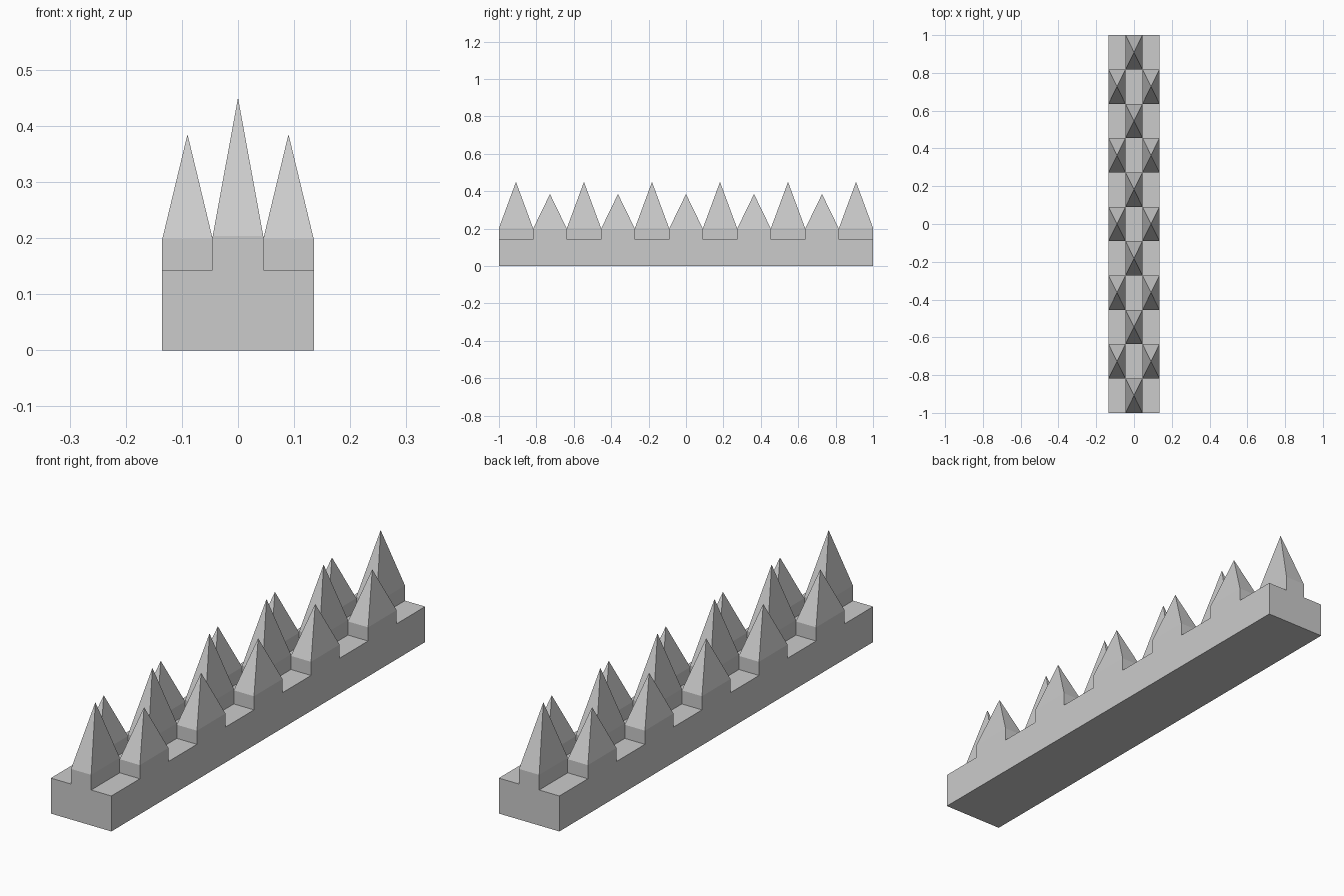
import bpy, bmesh

if "Cube" in bpy.data.objects:
    bpy.data.objects.remove(bpy.data.objects["Cube"])

CELLS = 11
STEP = 2 / CELLS      # cell length along y
HALF_X = 0.135
W = 0.09              # cell width along x
FLOOR = 0.143

bm = bmesh.new()


def loft(bottom, top):
    """Add side faces between two matching rings."""
    for i in range(4):
        j = (i + 1) % 4
        bm.faces.new((bottom[i], bottom[j], top[j], top[i]))


def ring(grid, i, j):
    return [grid[i, j], grid[i + 1, j], grid[i + 1, j + 1], grid[i, j + 1]]


# Solid base with a 3 x 11 grid of cells on top
low, high = {}, {}
for i in range(4):
    for j in range(CELLS + 1):
        x, y = -HALF_X + i * W, -1 + j * STEP
        low[i, j] = bm.verts.new((x, y, 0))
        high[i, j] = bm.verts.new((x, y, FLOOR))
for i in range(3):
    for a, b in (((i, 0), (i + 1, 0)), ((i + 1, CELLS), (i, CELLS))):
        bm.faces.new((low[a], low[b], high[b], high[a]))
for j in range(CELLS):
    for a, b in (((3, j), (3, j + 1)), ((0, j + 1), (0, j))):
        bm.faces.new((low[a], low[b], high[b], high[a]))

# Checkerboard of raised spikes, taller in the middle column
for i in range(3):
    for j in range(CELLS):
        bm.faces.new(ring(low, i, j)[::-1])
        foot = ring(high, i, j)
        middle = i == 1
        if (j % 2 == 0) != middle:
            bm.faces.new(foot)
            continue
        shoulder, tip = (0.204, 0.45) if middle else (0.198, 0.385)
        top = [bm.verts.new((v.co.x, v.co.y, shoulder)) for v in foot]
        loft(foot, top)
        apex = bm.verts.new((-HALF_X + (i + 0.5) * W, -1 + (j + 0.5) * STEP, tip))
        for k in range(4):
            bm.faces.new((top[k], top[(k + 1) % 4], apex))

mesh = bpy.data.meshes.new("spiked_strip")
bm.to_mesh(mesh)
bm.free()
obj = bpy.data.objects.new("spiked_strip", mesh)
bpy.context.collection.objects.link(obj)
